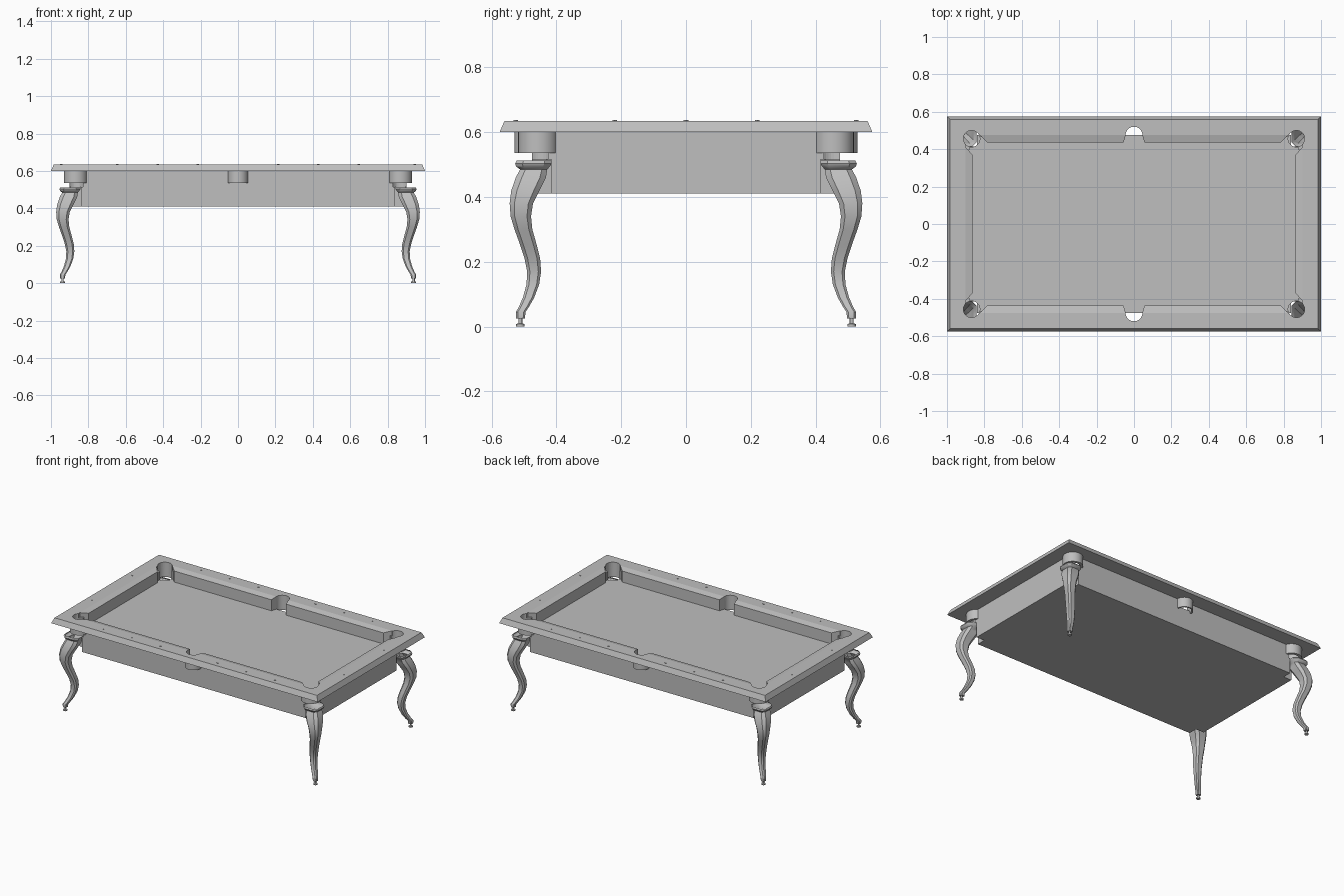
import bpy
import bmesh
from math import cos, sin, pi, radians

cube = bpy.data.objects.get("Cube")
if cube:
    bpy.data.objects.remove(cube)

GREY = (0.52, 0.52, 0.52, 1)
mat = bpy.data.materials.new("plain_grey")
mat.use_nodes = True
mat.diffuse_color = GREY
mat.node_tree.nodes["Principled BSDF"].inputs["Base Color"].default_value = GREY


def finish(name, bm, smooth=False):
    bmesh.ops.recalc_face_normals(bm, faces=bm.faces)
    mesh = bpy.data.meshes.new(name)
    bm.to_mesh(mesh)
    bm.free()
    mesh.materials.append(mat)
    ob = bpy.data.objects.new(name, mesh)
    bpy.context.collection.objects.link(ob)
    if smooth:
        bpy.ops.object.select_all(action="DESELECT")
        ob.select_set(True)
        bpy.context.view_layer.objects.active = ob
        bpy.ops.object.shade_smooth_by_angle(angle=radians(35))
    return ob


def loft(name, rings, caps=(True, True), loop=False, smooth=False):
    """Join rings of points with quads; optionally cap ends or close the loop."""
    bm = bmesh.new()
    vs = [[bm.verts.new(p) for p in ring] for ring in rings]
    n = len(vs[0])
    pairs = list(zip(vs, vs[1:])) + ([(vs[-1], vs[0])] if loop else [])
    for a, b in pairs:
        for i in range(n):
            j = (i + 1) % n
            bm.faces.new((a[i], a[j], b[j], b[i]))
    if not loop:
        for on, ring in zip(caps, (vs[0], vs[-1])):
            if on:
                bm.faces.new(ring)
    return finish(name, bm, smooth)


def prism(name, outline, low, high):
    """Extrude an outline; points may carry a drop below the high level."""
    bottom = [(p[0], p[1], low) for p in outline]
    top = [(p[0], p[1], high - (p[2] if len(p) > 2 else 0)) for p in outline]
    return loft(name, [bottom, top])


def rect(hx, hy, z):
    return [(-hx, -hy, z), (hx, -hy, z), (hx, hy, z), (-hx, hy, z)]


def circle(cx, cy, r, z, n=24):
    return [(cx + r * cos(2 * pi * i / n), cy + r * sin(2 * pi * i / n), z) for i in range(n)]


def drill(ob, holes):
    """Cut vertical round holes (x, y, radius) through an object."""
    for x, y, r in holes:
        cutter = loft("cutter", [circle(x, y, r, 0.45, 32), circle(x, y, r, 0.8, 32)])
        cutter.hide_render = True
        mod = ob.modifiers.new("hole", "BOOLEAN")
        mod.operation = "DIFFERENCE"
        mod.solver = "EXACT"
        mod.object = cutter
        bpy.context.view_layer.objects.active = ob
        bpy.ops.object.modifier_apply(modifier=mod.name)
        bpy.data.objects.remove(cutter)


CORNERS = [(sx, sy) for sx in (-1, 1) for sy in (-1, 1)]
PX, PY = 0.868, 0.456      # corner pocket centre
SY = 0.475                 # side pocket centre

# Rail frame with sloped outer edge, drilled for the pockets
rail = loft("rail_frame", [rect(1 - o, 0.575 - o, z) for o, z in
                           ((0, 0.6), (0.015, 0.635), (0.1, 0.635), (0.1, 0.6))], loop=True)
drill(rail, [(sx * PX, sy * PY, 0.044) for sx, sy in CORNERS] + [(0, s * SY, 0.045) for s in (-1, 1)])

# Playing bed
bed = prism("playing_bed", [p[:2] for p in rect(0.9, SY, 0)], 0.515, 0.55)
drill(bed, [(sx * PX, sy * PY, 0.044) for sx, sy in CORNERS])

# Cabinet with notched corners for the legs
quarter = [(0.9, 0.415), (0.84, 0.415), (0.84, SY)]
outline = []
for sx, sy in ((1, 1), (-1, 1), (-1, -1), (1, -1)):
    pts = [(sx * x, sy * y) for x, y in quarter]
    outline += pts if sx * sy > 0 else pts[::-1]
prism("cabinet", outline, 0.41, 0.515)

# Cushions: four long, two short, with angled jaws at the pockets
DROP = 0.01
for sx, sy in CORNERS:
    prism("long_cushion", [(sx * 0.045, sy * SY), (sx * 0.825, sy * SY),
                           (sx * 0.785, sy * 0.437, DROP), (sx * 0.055, sy * 0.437, DROP)], 0.55, 0.635)
for s in (-1, 1):
    prism("end_cushion", [(s * 0.9, -0.41), (s * 0.9, 0.41),
                          (s * 0.863, 0.37, DROP), (s * 0.863, -0.37, DROP)], 0.55, 0.635)


def cup(name, cx, cy, facing, sweep, r_in, r_out, top):
    """Curved pocket wall, open towards the table."""
    n = 24
    section = ((r_in, 0.535), (r_out, 0.535), (r_out, top[0]), (r_in, top[1]))
    rings = []
    for i in range(n + 1):
        a = facing + sweep * (i / n - 0.5)
        rings.append([(cx + r * cos(a), cy + r * sin(a), z) for r, z in section])
    loft(name, rings, smooth=True)


for sx, sy in CORNERS:
    facing = radians(90 - 45 * sx) if sy > 0 else radians(-90 + 45 * sx)
    cup("corner_pocket", sx * PX, sy * PY, facing, radians(250), 0.044, 0.062, (0.605, 0.605))
for s in (-1, 1):
    cup("side_pocket", 0, s * SY, s * pi / 2, pi, 0.045, 0.054, (0.605, 0.605))

# Curved legs: height, inner edge and outer edge along both axes
LEG = [(0.512, 0.415, 0.522), (0.503, 0.415, 0.527), (0.494, 0.42, 0.524), (0.485, 0.428, 0.512),
       (0.46, 0.432, 0.525), (0.42, 0.452, 0.539), (0.38, 0.472, 0.544), (0.34, 0.478, 0.541),
       (0.30, 0.474, 0.529), (0.25, 0.46, 0.511), (0.21, 0.45, 0.498), (0.17, 0.447, 0.49),
       (0.13, 0.453, 0.492), (0.09, 0.468, 0.503), (0.06, 0.485, 0.516),
       (0.045, 0.495, 0.525), (0.025, 0.497, 0.524)]
SHIFT = 0.428


def leg_ring(sx, sy, z, a, b):
    """Square section with bevelled corners."""
    m, h = (a + b) / 2, (b - a) / 2
    k = 0.6 * h
    pts = [(h, -k), (h, k), (k, h), (-k, h), (-h, k), (-h, -k), (-k, -h), (k, -h)]
    return [(sx * (m + SHIFT + x), sy * (m + y), z) for x, y in pts]


for sx, sy in CORNERS:
    loft("leg", [leg_ring(sx, sy, *row) for row in LEG], caps=(False, True), smooth=True)
    fx, fy = sx * 0.939, sy * 0.511
    loft("levelling_foot", [circle(fx, fy, r, z, 12) for r, z in
                            ((0.013, 0), (0.013, 0.008), (0.006, 0.01), (0.006, 0.027))], smooth=True)


# Small diamond sights on the rails
def sight(x, y):
    loft("rail_sight", [circle(x, y, 0.007, z, 4) for z in (0.634, 0.637)])


for s in (-1, 1):
    for i in (1, 2, 3):
        for t in (-1, 1):
            sight(t * i * 0.215, s * 0.525)
    for j in (-1, 0, 1):
        sight(s * 0.945, j * 0.22)
